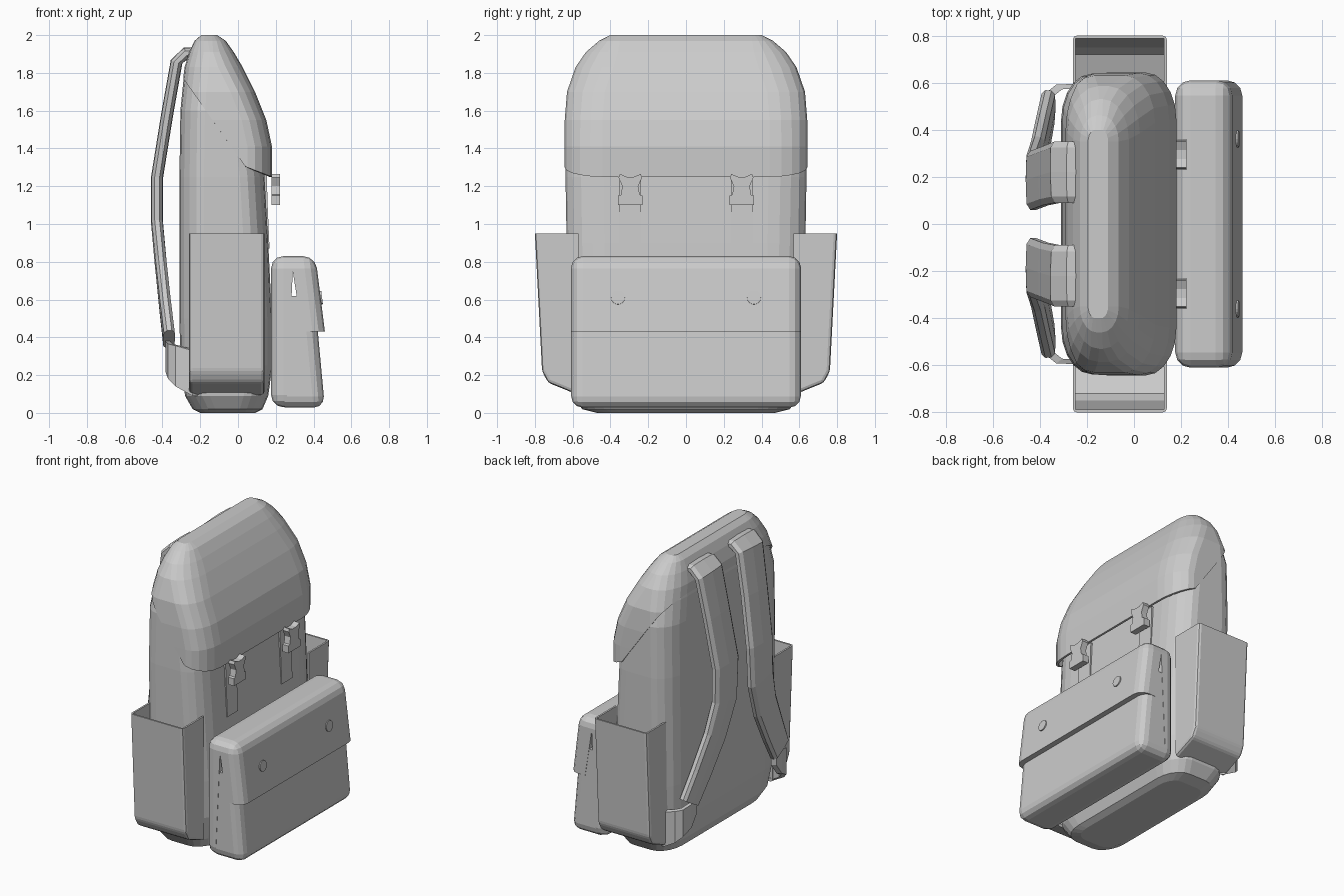
import bpy, bmesh, math
from mathutils import Vector

if "Cube" in bpy.data.objects:
    bpy.data.objects.remove(bpy.data.objects["Cube"])


def finish(name, bm, recalc=True):
    if recalc:
        bmesh.ops.recalc_face_normals(bm, faces=bm.faces)
    me = bpy.data.meshes.new(name)
    bm.to_mesh(me)
    bm.free()
    ob = bpy.data.objects.new(name, me)
    bpy.context.collection.objects.link(ob)
    return ob


def loft(rings, cap=(True, True)):
    """Skin a list of equal closed rings."""
    bm = bmesh.new()
    vs = [[bm.verts.new(p) for p in r] for r in rings]
    n = len(vs[0])
    for a, b in zip(vs, vs[1:]):
        for i in range(n):
            j = (i + 1) % n
            bm.faces.new((a[i], a[j], b[j], b[i]))
    if cap[0]:
        bm.faces.new(vs[0][::-1])
    if cap[1]:
        bm.faces.new(vs[-1])
    return bm


def ring(z, x0, x1, hy, rx, ry, seg=5):
    """Horizontal rounded rectangle, counter-clockwise."""
    pts = []
    for q, (sx, sy) in enumerate([(1, 1), (-1, 1), (-1, -1), (1, -1)]):
        cx = x1 - rx if sx > 0 else x0 + rx
        for k in range(seg + 1):
            a = (q + k / seg) * math.pi / 2
            pts.append((cx + rx * math.cos(a), sy * (hy - ry) + ry * math.sin(a), z))
    return pts


def prism(name, pts, axis, lo, hi, bevel=0, skip=None, seg=3):
    """Extrude a 2D profile along x (points y,z) or y (points x,z)."""
    put = (lambda p, t: (t, p[0], p[1])) if axis == 'x' else (lambda p, t: (p[0], t, p[1]))
    bm = loft([[put(p, lo) for p in pts], [put(p, hi) for p in pts]])
    bmesh.ops.recalc_face_normals(bm, faces=bm.faces)
    if bevel:
        edges = [e for e in bm.edges if not (skip and skip(e.verts[0].co, e.verts[1].co))]
        bmesh.ops.bevel(bm, geom=edges, offset=bevel, segments=seg, profile=0.5, affect='EDGES')
    return finish(name, bm)


def cut(ob, cutter):
    m = ob.modifiers.new("cut", 'BOOLEAN')
    m.object, m.operation, m.solver = cutter, 'DIFFERENCE', 'EXACT'
    bpy.context.view_layer.objects.active = ob
    bpy.ops.object.modifier_apply(modifier=m.name)
    bpy.data.objects.remove(cutter)


# Main bag
levels = [(0, -.20, .09, .47, .08, .12), (.02, -.24, .13, .55, .12, .17),
          (.09, -.28, .16, .60, .13, .2), (.25, -.305, .182, .62, .13, .2),
          (.5, -.31, .18, .625, .13, .2), (.9, -.31, .16, .632, .13, .2),
          (1.25, -.31, .14, .638, .13, .2), (1.6, -.305, .10, .635, .13, .2),
          (1.75, -.29, .04, .60, .13, .2), (1.88, -.265, -.03, .54, .1, .16),
          (1.96, -.23, -.09, .46, .06, .1), (1.985, -.19, -.13, .4, .02, .04)]
finish("main_bag", loft([ring(*l) for l in levels]))

# Top flap: outer shell trimmed along its slanted side edge and front edge
levels = [(1.1, -.311, .18, .642, .13, .2), (1.41, -.309, .18, .643, .13, .2),
          (1.55, -.305, .15, .642, .13, .2), (1.7, -.298, .09, .63, .13, .2),
          (1.83, -.283, .025, .585, .13, .2), (1.91, -.258, -.022, .53, .11, .17),
          (1.97, -.23, -.065, .46, .07, .11), (2.0, -.195, -.11, .4, .03, .05)]
bm = loft([ring(*l) for l in levels], cap=(False, True))
for p, q in [((-.17, 1.6), (.01, 1.345)), ((.01, 1.315), (.18, 1.25))]:
    no = Vector((-(q[1] - p[1]), 0, q[0] - p[0])).normalized()
    bmesh.ops.bisect_plane(bm, geom=bm.verts[:] + bm.edges[:] + bm.faces[:],
                           plane_co=(p[0], 0, p[1]), plane_no=no, clear_inner=True)
flap = finish("top_flap", bm, recalc=False)
sol = flap.modifiers.new("thickness", 'SOLIDIFY')
sol.thickness, sol.offset = 0.015, -1

# Front pocket: back panel with overhanging lid, and the pouch inside it
lid = prism("front_pocket_lid", [(.175, .03), (.51, .03), (.41, .83), (.175, .83)], 'y', -.61, .61, .065)
cut(lid, prism("lid_cutter", [(.29, .75), (.25, -.1), (.8, -.1), (.8, .43), (.34, .43)], 'y', -.9, .9))
prism("front_pocket_pouch", [(.245, .028), (.46, .028), (.405, .62), (.265, .62)], 'y', -.608, .608, .06,
      skip=lambda a, b: (a.z > .6 and b.z > .6) or (a.x < .3 and b.x < .3))

# Strap sections: centre x, y, z, width, width direction x, y, z
path = [(-.22, .22, 1.90, .26, 0, 1, 0), (-.275, .22, 1.905, .26, 0, 1, 0),
        (-.325, .22, 1.86, .26, 0, 1, 0), (-.375, .205, 1.58, .25, 0, 1, 0),
        (-.428, .185, 1.25, .25, 0, 1, 0), (-.428, .195, 1.0, .24, 0, 1, .15),
        (-.408, .27, .78, .22, 0, .93, .35), (-.385, .39, .56, .2, 0, .85, .5),
        (-.365, .49, .39, .18, 0, .75, .65)]

for s, side in ((1, "left"), (-1, "right")):
    # Shoulder strap with a rounded flat section
    rings = []
    for i, p in enumerate(path):
        a, b = path[max(i - 1, 0)], path[min(i + 1, len(path) - 1)]
        t = (Vector(b[:3]) - Vector(a[:3])).normalized()
        w = Vector(p[4:])
        w = (w - t * w.dot(t)).normalized()
        n = t.cross(w)
        r = []
        for u, v in [(.5, -.4), (.5, .4), (.4, .9), (0, 1), (-.4, .9), (-.5, .4),
                     (-.5, -.4), (-.4, -.9), (0, -1), (.4, -.9)]:
            c = Vector(p[:3]) + w * (u * p[3]) + n * (v * .032)
            r.append((c.x, s * c.y, c.z))
        rings.append(r)
    finish(side + "_shoulder_strap", loft(rings))

    # Lower strap tab, wrapping from the strap end to the side of the bag
    tab = []
    for x, y, zt, zb in [(-.385, .43, .40, .30), (-.385, .49, .38, .22),
                         (-.37, .56, .365, .18), (-.33, .592, .355, .14), (-.24, .595, .33, .09)]:
        tab.append([(x, s * y, zb), (x, s * y, zt), (x + .025, s * (y - .02), zt), (x + .025, s * (y - .02), zb)])
    finish(side + "_strap_tab", loft(tab))

    # Open side pocket
    outer = [(.57, .95), (.80, .95), (.762, .22), (.73, .16), (.57, .095)]
    pocket = prism(side + "_side_pocket", [(s * y, z) for y, z in outer], 'x', -.26, .14, .018,
                   skip=lambda a, b: (a.z > .9 and b.z > .9) or (abs(a.y) < .6 and abs(b.y) < .6), seg=2)
    inner = [(.5, 1.1), (.796, 1.1), (.788, .95), (.75, .23), (.72, .175), (.5, .09)]
    cut(pocket, prism("pocket_cutter", [(s * y, z) for y, z in inner], 'x', -.248, .128))

    # Buckle and its webbing
    c = s * .295
    half = [(.065, 1.1), (.065, 1.15), (.05, 1.155), (.042, 1.2), (.062, 1.245), (.055, 1.265), (.02, 1.25)]
    shape = [(c + y, z) for y, z in half] + [(c - y, z) for y, z in half[::-1]]
    prism(side + "_buckle", [p for p in shape], 'x', .178, .222)
    prism(side + "_webbing", [(.14, .87), (.167, .87), (.157, 1.1), (.152, 1.26), (.13, 1.26)], 'y', c - .058, c + .058)

    # Lid snap
    bpy.ops.mesh.primitive_cylinder_add(vertices=16, radius=.036, depth=.016,
                                        location=(.437, s * .36, .61), rotation=(0, math.radians(83), 0))
    bpy.context.object.name = side + "_lid_snap"
